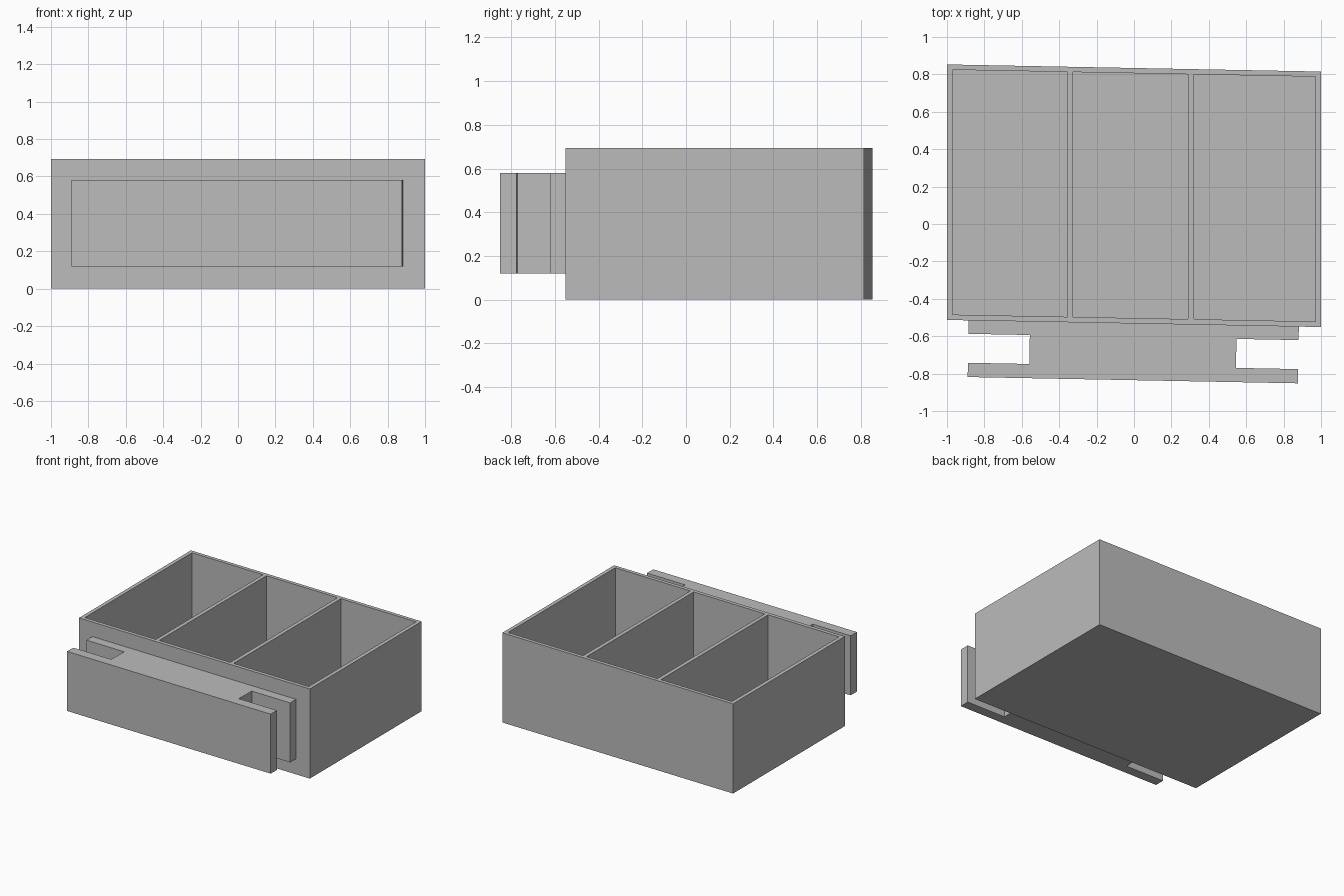
import bpy
import bmesh

SLOPE = -0.019          # slight skew of the whole organiser
HEIGHT = 0.693
FLOOR = 0.03

cube = bpy.data.objects.get("Cube")
if cube:
    bpy.data.objects.remove(cube, do_unlink=True)

grey = bpy.data.materials.new("plain grey")
grey.use_nodes = True
grey.diffuse_color = (0.5, 0.5, 0.5, 1)
grey.node_tree.nodes["Principled BSDF"].inputs["Base Color"].default_value = (0.5, 0.5, 0.5, 1)


def finish(bm, name):
    """Clean the mesh and add it to the scene as a flat shaded object."""
    bmesh.ops.recalc_face_normals(bm, faces=bm.faces[:])
    mesh = bpy.data.meshes.new(name)
    bm.to_mesh(mesh)
    bm.free()
    mesh.materials.append(grey)
    obj = bpy.data.objects.new(name, mesh)
    bpy.context.scene.collection.objects.link(obj)
    return obj


def extruded_verts(result):
    return [g for g in result["geom"] if isinstance(g, bmesh.types.BMVert)]


# Open box: rim grid, wells pushed down into it, outer walls and base
xs = [-1, -0.97, -0.355, -0.325, 0.29, 0.32, 0.97, 1]
ys = [-0.532, -0.503, 0.806, 0.834]
bm = bmesh.new()
grid = [[bm.verts.new((x, y + SLOPE * x, HEIGHT)) for y in ys] for x in xs]
wells = []
for i in range(len(xs) - 1):
    for j in range(len(ys) - 1):
        face = bm.faces.new((grid[i][j], grid[i + 1][j],
                             grid[i + 1][j + 1], grid[i][j + 1]))
        if i % 2 and j == 1:
            wells.append(face)
rim = [e for e in bm.edges if e.is_boundary]
for face in bmesh.ops.extrude_discrete_faces(bm, faces=wells)["faces"]:
    for v in face.verts:
        v.co.z = FLOOR
result = bmesh.ops.extrude_edge_only(bm, edges=rim)
for v in extruded_verts(result):
    v.co.z = 0
bmesh.ops.holes_fill(bm, edges=[e for e in bm.edges if e.is_boundary], sides=0)
finish(bm, "compartment_box")

# Mounting bracket: I-shaped profile, turned slightly and extruded upwards
left, right, web_left, web_right = -0.885, 0.88, -0.557, 0.548
back, inner_back, inner_front, front = -0.531, -0.604, -0.759, -0.835
profile = [(left, back), (left, inner_back), (web_left, inner_back),
           (web_left, inner_front), (left, inner_front), (left, front),
           (right, front), (right, inner_front), (web_right, inner_front),
           (web_right, inner_back), (right, inner_back), (right, back)]
bm = bmesh.new()
base = bm.faces.new([bm.verts.new((x - SLOPE * (y - inner_back), y + SLOPE * x, 0.12))
                     for x, y in profile])
result = bmesh.ops.extrude_face_region(bm, geom=[base])
for v in extruded_verts(result):
    v.co.z = 0.58
finish(bm, "mounting_bracket")
